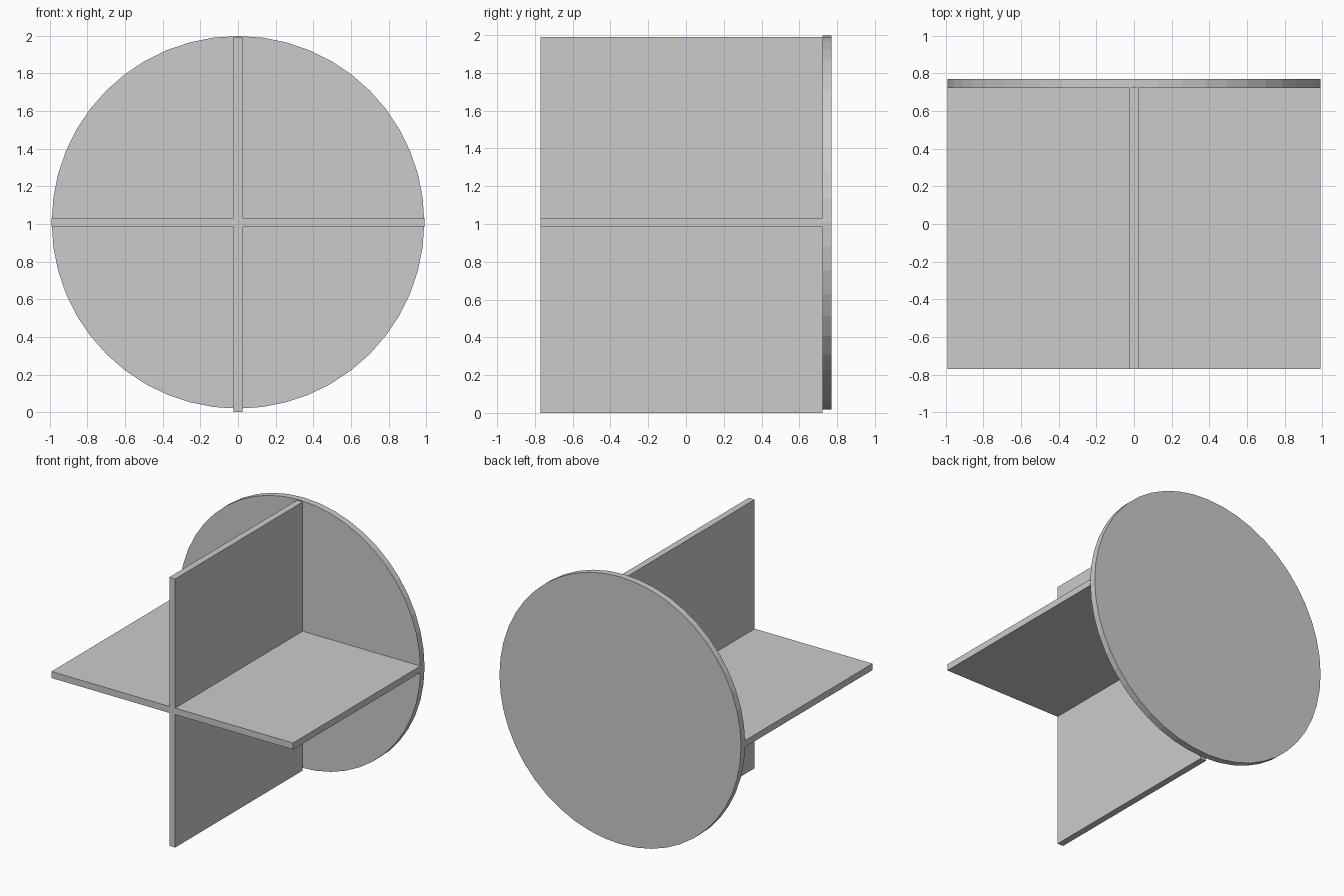
import bpy
import bmesh
from math import pi

if "Cube" in bpy.data.objects:
    bpy.data.objects.remove(bpy.data.objects["Cube"])

RADIUS = 0.99          # disc radius and half the fin span
CENTRE_Z = 1.009       # height of the disc axis
HALF = 0.024           # half the sheet thickness
FRONT, JOIN, BACK = -0.77, 0.722, 0.77

# Crossed fins: one plus-shaped profile extruded from front to disc
LOW, HIGH = 0.0, 1.99
z0, z1 = CENTRE_Z - HALF, CENTRE_Z + HALF
profile = [(-HALF, LOW), (HALF, LOW), (HALF, z0), (RADIUS, z0),
           (RADIUS, z1), (HALF, z1), (HALF, HIGH), (-HALF, HIGH),
           (-HALF, z1), (-RADIUS, z1), (-RADIUS, z0), (-HALF, z0)]

bm = bmesh.new()
face = bm.faces.new([bm.verts.new((x, FRONT, z)) for x, z in profile])
ext = bmesh.ops.extrude_face_region(bm, geom=[face])
new_verts = [g for g in ext["geom"] if isinstance(g, bmesh.types.BMVert)]
bmesh.ops.translate(bm, verts=new_verts, vec=(0, JOIN - FRONT, 0))
bmesh.ops.recalc_face_normals(bm, faces=bm.faces)
mesh = bpy.data.meshes.new("crossed_fins")
bm.to_mesh(mesh)
bm.free()
fins = bpy.data.objects.new("crossed_fins", mesh)
bpy.context.collection.objects.link(fins)

# Round back plate, flat-shaded with 48 sides
bpy.ops.mesh.primitive_cylinder_add(
    vertices=48, radius=RADIUS, depth=BACK - JOIN,
    location=(0, (JOIN + BACK) / 2, CENTRE_Z), rotation=(pi / 2, 0, 0))
bpy.context.object.name = "back_disc"
